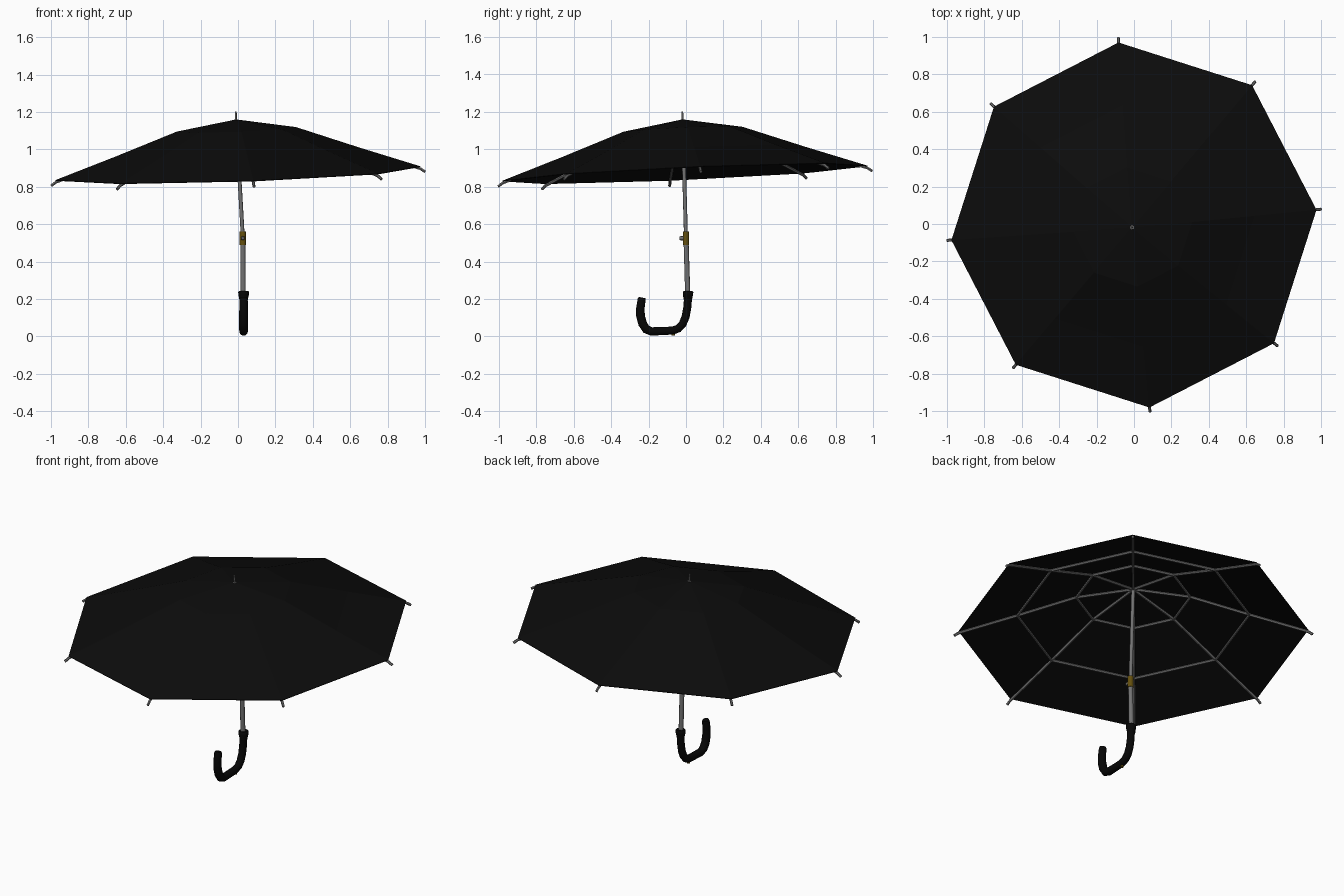
import bpy, bmesh, math
from mathutils import Vector, Matrix

if "Cube" in bpy.data.objects:
    bpy.data.objects.remove(bpy.data.objects["Cube"])


def material(name, rgb):
    m = bpy.data.materials.new(name)
    m.diffuse_color = (*rgb, 1)
    m.use_nodes = True
    m.node_tree.nodes["Principled BSDF"].inputs["Base Color"].default_value = m.diffuse_color
    return m


FABRIC = material("black fabric", (0.0035, 0.0035, 0.0035))
GRIP = material("black grip", (0.002, 0.002, 0.002))
STEEL = material("grey steel", (0.17, 0.17, 0.17))
BRASS = material("dark brass", (0.13, 0.08, 0.004))


def tube(name, paths, mat, res=2, smooth=True):
    """Sweep round tubes; each path is a list of (point, radius), optionally closed."""
    cu = bpy.data.curves.new(name, 'CURVE')
    cu.dimensions = '3D'
    cu.bevel_depth = 1.0
    cu.bevel_resolution = res
    cu.use_fill_caps = True
    for pts, closed in paths:
        s = cu.splines.new('POLY')
        s.points.add(len(pts) - 1)
        for sp, (p, r) in zip(s.points, pts):
            sp.co = (*p, 1)
            sp.radius = r
        s.use_cyclic_u = closed
    ob = bpy.data.objects.new(name, cu)
    bpy.context.collection.objects.link(ob)
    bpy.ops.object.select_all(action='DESELECT')
    ob.select_set(True)
    bpy.context.view_layer.objects.active = ob
    bpy.ops.object.convert(target='MESH')
    ob = bpy.context.object
    ob.name = name
    ob.data.materials.clear()
    ob.data.materials.append(mat)
    if smooth:
        bpy.ops.object.shade_smooth_by_angle(angle=math.radians(50))
    return ob


# Tilted frame of the canopy, origin at its peak
APEX = Vector((-0.01, -0.018, 1.16))
tilt = Vector((0, 0, 1)).rotation_difference(Vector((-0.034, -0.044, 1))).to_matrix().to_4x4()
FRAME = Matrix.Translation(APEX) @ tilt @ Matrix.Rotation(math.radians(4.8), 4, 'Z')
N = 8


def at(i, r, z):
    a = math.tau * i / N
    return FRAME @ Vector((r * math.cos(a), r * math.sin(a), z))


# Canopy: eight flat panels in three bands
profile = [(0.32, -0.053), (0.65, -0.173), (0.98, -0.288)]
bm = bmesh.new()
top = bm.verts.new(APEX)
rings = [[bm.verts.new(at(i, r, z)) for i in range(N)] for r, z in profile]
for i in range(N):
    j = (i + 1) % N
    bm.faces.new((top, rings[0][i], rings[0][j]))
    for a, b in zip(rings, rings[1:]):
        bm.faces.new((a[i], b[i], b[j], a[j]))
me = bpy.data.meshes.new("canopy")
bm.to_mesh(me)
bm.free()
canopy = bpy.data.objects.new("canopy", me)
bpy.context.collection.objects.link(canopy)
me.materials.append(FABRIC)
sol = canopy.modifiers.new("thickness", 'SOLIDIFY')
sol.thickness = 0.004
sol.offset = -1

# Ribs and the two rings of cross bars under the canopy
R = 0.008
under = [(0.0, -0.014)] + [(r, z - 0.013) for r, z in profile] + [(1.004, -0.318)]
tube("ribs", [([(at(i, r, z), R) for r, z in under], False) for i in range(N)], STEEL, 1)
tube("cross_bars", [([(at(i, r, z), R), (at(i + 1, r, z), R)], False)
                    for r, z in under[1:3] for i in range(N)], STEEL, 1)

# Two-stage shaft and the tip spike
base, joint = Vector((0.028, 0.01, 0.2)), Vector((0.026, 0.0, 0.525))
tube("lower_shaft", [([(base, 0.014), (joint, 0.0135)], False)], STEEL, 3)
tube("upper_shaft", [([(joint, 0.0105), (APEX, 0.0105)], False)], STEEL, 3)
tube("top_spike", [([(APEX - Vector((0, 0, 0.03)), 0.006),
                     (APEX + Vector((-0.002, -0.002, 0.042)), 0.005)], False)], STEEL, 2)

# Brass collar with its release button
tube("collar", [([(joint - Vector((0, 0, 0.035)), 0.017),
                  (joint + Vector((0, 0, 0.035)), 0.017)], False)], BRASS, 3)
tube("release_button", [([(joint, 0.011), (joint + Vector((0, -0.03, 0)), 0.011),
                          (joint + Vector((0, -0.036, 0)), 0.007)], False)], STEEL, 2)

# Hooked grip: (y, z, radius)
hook = [(0.011, 0.243, 0.024), (0.011, 0.237, 0.029), (0.010, 0.222, 0.028), (0.010, 0.195, 0.022),
        (0.007, 0.155, 0.022), (-0.002, 0.105, 0.022), (-0.018, 0.067, 0.022), (-0.04, 0.043, 0.022),
        (-0.07, 0.032, 0.022), (-0.12, 0.029, 0.022), (-0.185, 0.027, 0.023), (-0.212, 0.038, 0.024),
        (-0.232, 0.068, 0.024), (-0.243, 0.11, 0.024), (-0.244, 0.15, 0.023), (-0.237, 0.198, 0.022),
        (-0.235, 0.208, 0.018)]
tube("hook_handle", [([((0.03, y, z), r) for y, z, r in hook], False)], GRIP, 5)

# Small brass stud under the handle
tube("handle_stud", [([((0.03, -0.068, 0.03), 0.009), ((0.03, -0.068, 0.004), 0.009)], False)], BRASS, 2)
